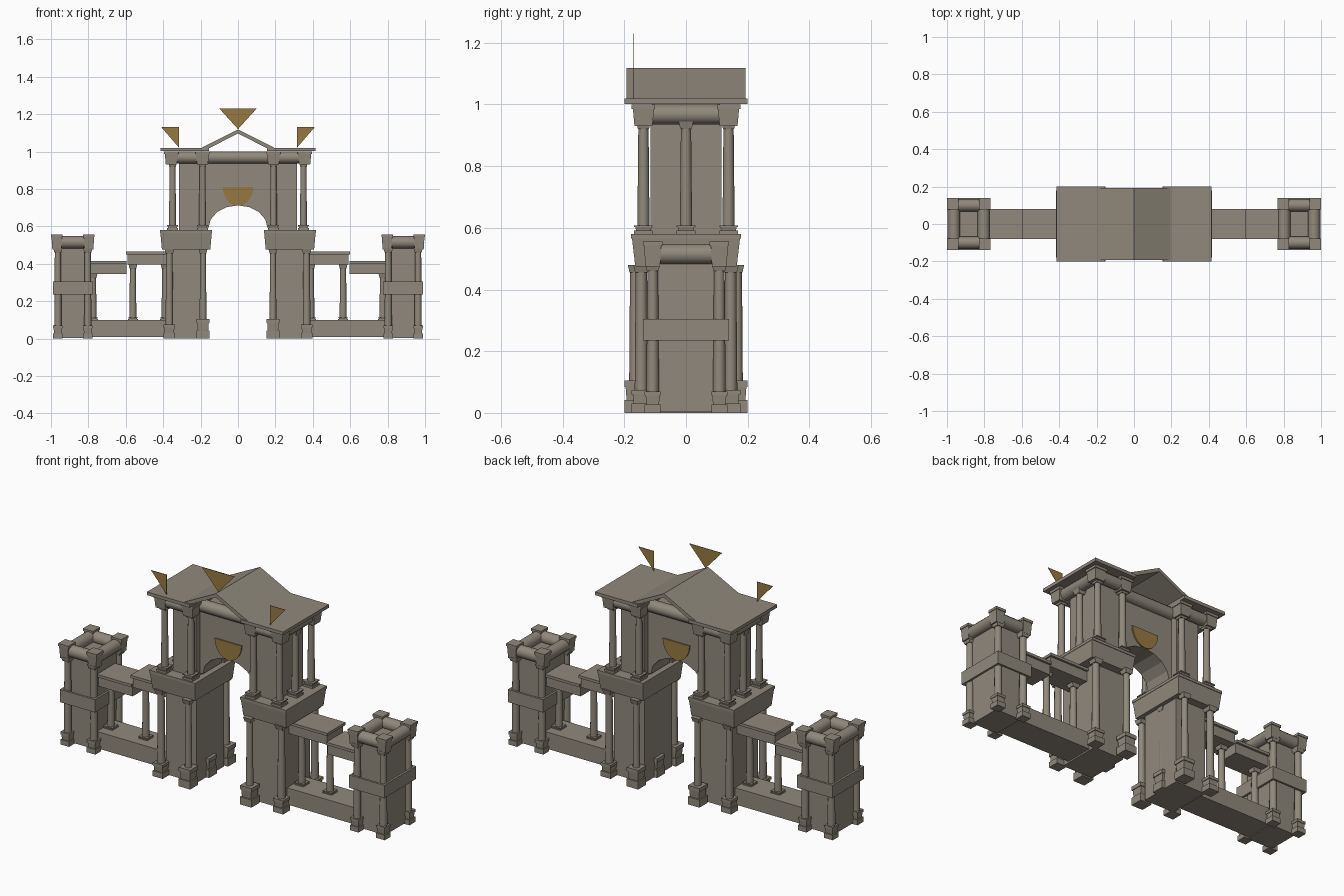
import bpy, bmesh, math
from mathutils import Matrix

cube = bpy.data.objects.get("Cube")
if cube:
    bpy.data.objects.remove(cube, do_unlink=True)


def material(name, rgb):
    m = bpy.data.materials.new(name)
    m.use_nodes = True
    m.diffuse_color = (*rgb, 1)
    m.node_tree.nodes["Principled BSDF"].inputs["Base Color"].default_value = (*rgb, 1)
    return m


STONE = material("warm_grey_stone", (0.28, 0.25, 0.20))
GOLD = material("dull_gold", (0.31, 0.19, 0.055))


def finish(name, bm, mat=STONE, smooth=False):
    bmesh.ops.recalc_face_normals(bm, faces=bm.faces)
    mesh = bpy.data.meshes.new(name)
    bm.to_mesh(mesh)
    bm.free()
    mesh.materials.append(mat)
    ob = bpy.data.objects.new(name, mesh)
    bpy.context.collection.objects.link(ob)
    if smooth:
        bpy.ops.object.select_all(action='DESELECT')
        ob.select_set(True)
        bpy.context.view_layer.objects.active = ob
        bpy.ops.object.shade_smooth_by_angle(angle=math.radians(50))
    return ob


def add_block(bm, x, y, z, taper=1.0):
    """Box from (min, max) ranges; the bottom face is scaled by taper."""
    cx, cy = sum(x) / 2, sum(y) / 2
    hx, hy = abs(x[1] - x[0]) / 2, abs(y[1] - y[0]) / 2
    rings = []
    for h, k in ((z[0], taper), (z[1], 1)):
        rings.append([bm.verts.new((cx + a * hx * k, cy + b * hy * k, h))
                      for a, b in ((-1, -1), (1, -1), (1, 1), (-1, 1))])
    low, top = rings
    bm.faces.new(low)
    bm.faces.new(top)
    for i in range(4):
        j = (i + 1) % 4
        bm.faces.new((low[i], low[j], top[j], top[i]))


def block(name, x, y, z, taper=1.0):
    bm = bmesh.new()
    add_block(bm, x, y, z, taper)
    return finish(name, bm)


def prism(name, pts, y0, y1, mat=STONE):
    """Extrude an x-z outline along y."""
    bm = bmesh.new()
    face = bm.faces.new([bm.verts.new((px, y0, pz)) for px, pz in pts])
    out = bmesh.ops.extrude_face_region(bm, geom=[face])
    moved = [v for v in out["geom"] if isinstance(v, bmesh.types.BMVert)]
    bmesh.ops.translate(bm, verts=moved, vec=(0, y1 - y0, 0))
    return finish(name, bm, mat)


def square_tier(bm, x, y, half, z, taper=1.0):
    add_block(bm, (x - half, x + half), (y - half, y + half), z, taper)


def column(name, x, y, z0, z1, r, base=0.07, wide=0.028):
    """Tapered round shaft on a stepped square base with a small capital."""
    bm = bmesh.new()
    length = z1 - z0
    bmesh.ops.create_cone(bm, cap_ends=True, segments=10, radius1=r, radius2=r * 0.82, depth=length,
                          matrix=Matrix.Translation((x, y, z0 + length / 2)))
    square_tier(bm, x, y, wide, (z0, z0 + base * 0.4))
    square_tier(bm, x, y, wide * 0.88, (z0 + base * 0.4, z0 + base * 0.8), 0.9)
    square_tier(bm, x, y, wide, (z0 + base * 0.8, z0 + base))
    square_tier(bm, x, y, r * 1.2, (z1 - 0.025, z1), 0.75)
    return finish(name, bm, smooth=True)


def barrel(name, p, axis, length, r):
    bm = bmesh.new()
    rot = Matrix.Rotation(math.pi / 2, 4, 'Y' if axis == 'X' else 'X')
    bmesh.ops.create_cone(bm, cap_ends=True, segments=12, radius1=r, radius2=r, depth=length,
                          matrix=Matrix.Translation(p) @ rot)
    return finish(name, bm, smooth=True)


def corner_cap(name, x, y, z0, z1, half):
    bm = bmesh.new()
    square_tier(bm, x, y, half * 0.9, (z0, z1 - 0.014), 0.85)
    square_tier(bm, x, y, half, (z1 - 0.014, z1))
    return finish(name, bm)


def band(name, cx, hx, hy, z0, z1, t):
    """Hollow rectangular belt."""
    bm = bmesh.new()
    for s in (-1, 1):
        add_block(bm, (cx - hx, cx + hx), sorted((s * hy, s * (hy - t))), (z0, z1))
        add_block(bm, sorted((cx + s * hx, cx + s * (hx - t))), (t - hy, hy - t), (z0, z1))
    return finish(name, bm)


for s, side in ((1, "left"), (-1, "right")):
    def span(a, b):
        return sorted((s * a, s * b))

    # Main gate pier: lower core, belt, upper core
    block(f"{side}_pier_core", span(0.17, 0.355), (-0.12, 0.12), (0, 0.5))
    block(f"{side}_pier_belt", span(0.14, 0.415), (-0.175, 0.175), (0.475, 0.565), 0.94)
    block(f"{side}_pier_belt_rim", span(0.138, 0.417), (-0.178, 0.178), (0.565, 0.58))
    block(f"{side}_upper_core", span(0.175, 0.315), (-0.115, 0.115), (0.58, 1.0))
    for y in (-0.145, 0.145):
        column(f"{side}_outer_pier_column", s * 0.367, y, 0, 0.48, 0.022, 0.075, 0.031)
    for y in (-0.165, 0, 0.165):
        column(f"{side}_inner_pier_column", s * 0.187, y, 0, 0.48, 0.02, 0.105, 0.035)
    for y in (-0.138, 0, 0.138):
        column(f"{side}_upper_outer_column", s * 0.35, y, 0.58, 0.945, 0.02, 0.028, 0.03)
    for y in (-0.138, 0.138):
        column(f"{side}_upper_inner_column", s * 0.19, y, 0.58, 0.945, 0.02, 0.028, 0.03)
        for x in (0.357, 0.19):
            corner_cap(f"{side}_upper_cap", s * x, y, 0.93, 1.0, 0.038)
        barrel(f"{side}_upper_beam", (s * 0.272, y, 0.968), 'X', 0.12, 0.032)
    barrel(f"{side}_upper_side_beam", (s * 0.35, 0, 0.968), 'Y', 0.22, 0.033)
    block(f"{side}_cornice", span(0.155, 0.415), (-0.2, 0.2), (1.002, 1.02))

    # Low side wall with a stepped colonnade
    block(f"{side}_low_wall", span(0.33, 0.82), (-0.08, 0.08), (0.008, 0.1))
    for i, (a, b, z) in enumerate(((0.36, 0.6, 0.465), (0.595, 0.81, 0.415))):
        block(f"{side}_walk_beam_{i}", span(a, b - 0.008), (-0.068, 0.068), (z - 0.07, z - 0.015))
        block(f"{side}_walk_slab_{i}", span(a, b), (-0.08, 0.08), (z - 0.015, z))
    for x, top in ((0.39, 0.4), (0.562, 0.4), (0.775, 0.35)):
        column(f"{side}_walk_column", s * x, 0, 0.1, top, 0.02, 0.012, 0.027)

    # End tower
    cx = s * 0.883
    block(f"{side}_tower_core", span(0.805, 0.96), (-0.09, 0.09), (0.004, 0.5))
    band(f"{side}_tower_belt", cx, 0.107, 0.139, 0.235, 0.305, 0.012)
    for dx in (-0.08, 0.08):
        for y in (-0.108, 0.108):
            column(f"{side}_tower_column", cx + dx, y, 0, 0.485, 0.021, 0.07, 0.026)
            corner_cap(f"{side}_tower_cap", cx + dx * 1.075, y, 0.475, 0.556, 0.031)
        barrel(f"{side}_tower_side_beam", (cx + dx, 0, 0.515), 'Y', 0.17, 0.033)
    for y in (-0.1, 0.1):
        barrel(f"{side}_tower_beam", (cx, y, 0.515), 'X', 0.12, 0.033)

    # Corner pennant
    prism(f"{side}_pennant", [(s * 0.41, 1.13), (s * 0.315, 1.13), (s * 0.315, 1.02)], -0.172, -0.17, GOLD)

# Arched wall over the passage
arch = [(0.158 * math.cos(a), 0.59 + 0.122 * math.sin(a))
        for a in (math.pi * i / 8 for i in range(9))]
prism("arch_wall", [(-0.2, 0.59)] + arch[::-1] + [(0.2, 0.59), (0.2, 0.96), (-0.2, 0.96)], -0.08, 0.08)
for y in (-0.08, 0.08):
    barrel("arch_beam", (0, y, 0.968), 'X', 0.34, 0.033)

# Gabled roof
prism("gable_roof", [(-0.21, 1.012), (0, 1.118), (0.21, 1.012), (0.165, 1.012), (0, 1.097), (-0.165, 1.012)],
      -0.193, 0.193)

# Half-round shields and central pennant
shield = [(0.082 * math.cos(a), 0.81 + 0.1 * math.sin(a))
          for a in (-math.pi * i / 10 for i in range(11))]
for y in (-0.083, 0.083):
    prism("shield", shield, y - 0.004, y + 0.004, GOLD)
prism("centre_pennant", [(-0.1, 1.23), (0.1, 1.23), (0, 1.12)], -0.172, -0.17, GOLD)
